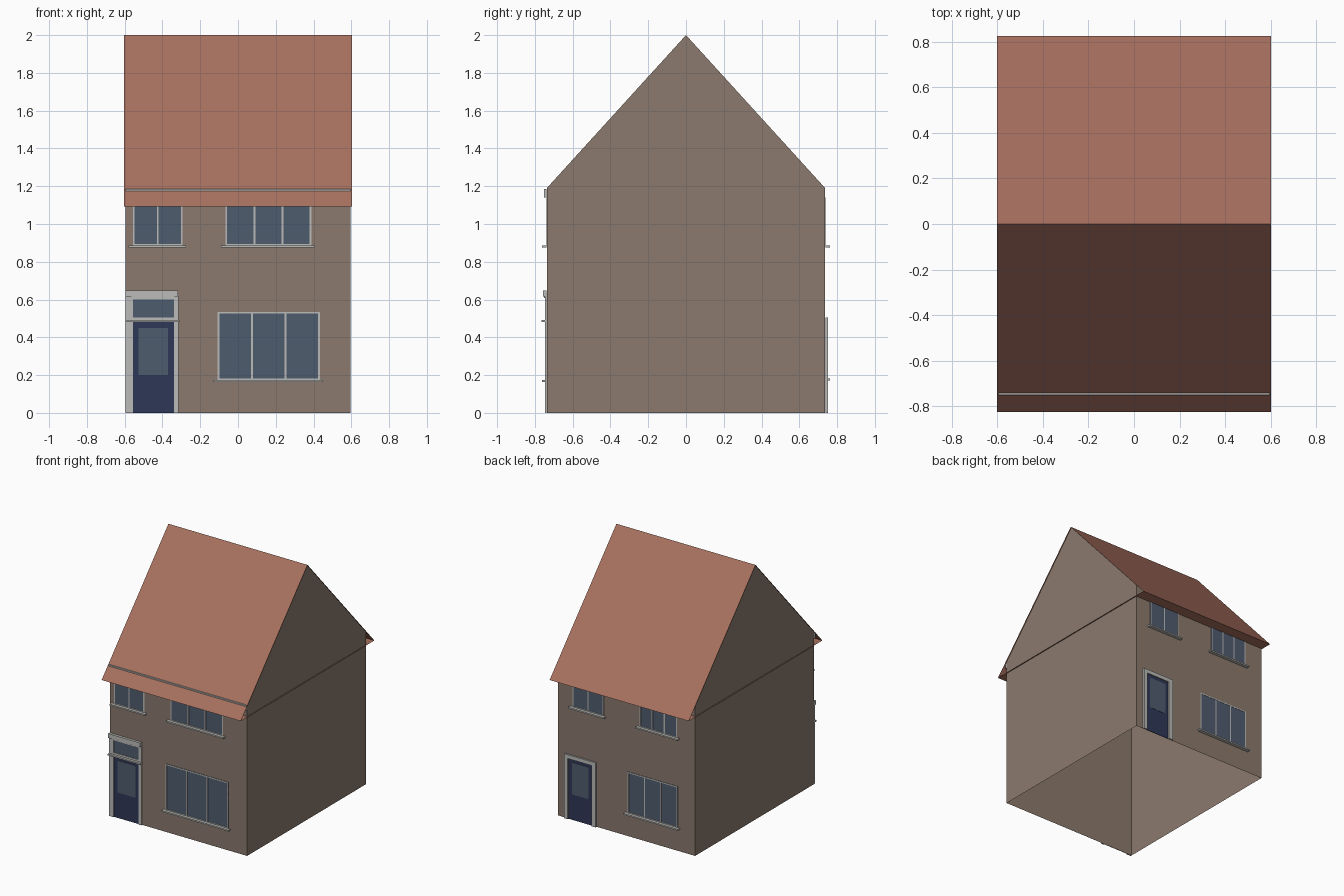
import bpy, bmesh

if "Cube" in bpy.data.objects:
    bpy.data.objects.remove(bpy.data.objects["Cube"])

WX, WY, EAVE, RIDGE = 0.595, 0.737, 1.19, 2.0     # wall half sizes and heights
RX, RY, SOFFIT = 0.603, 0.827, 1.092              # roof half sizes and soffit height


def material(name, rgb):
    m = bpy.data.materials.new(name)
    m.diffuse_color = [(c / 255) ** 2.2 for c in rgb] + [1]
    m.use_nodes = True
    m.node_tree.nodes["Principled BSDF"].inputs["Base Color"].default_value = m.diffuse_color
    return m


BRICK = material("brick", (138, 121, 109))
TILE = material("roof_tile", (166, 112, 95))
TRIM = material("trim", (186, 186, 184))
GLASS = material("glass", (80, 93, 110))
PAINT = material("door_paint", (50, 58, 88))


def finish(name, bm, mat):
    me = bpy.data.meshes.new(name)
    bm.to_mesh(me)
    bm.free()
    me.materials.append(mat)
    ob = bpy.data.objects.new(name, me)
    bpy.context.collection.objects.link(ob)
    return ob


def sheet(name, faces, mat):
    """Open surface from a few faces."""
    bm = bmesh.new()
    for f in faces:
        bm.faces.new([bm.verts.new(p) for p in f])
    bmesh.ops.remove_doubles(bm, verts=bm.verts, dist=1e-5)
    return finish(name, bm, mat)


def boxes(name, side, parts, mat):
    """Boxes on a facade: x0, x1, z0, z1, depth. side -1 is front, 1 is back;
    x runs left to right as seen when facing that facade."""
    bm = bmesh.new()
    for x0, x1, z0, z1, d in parts:
        vs = bmesh.ops.create_cube(bm, size=1)["verts"]
        bmesh.ops.scale(bm, vec=(x1 - x0, d, z1 - z0), verts=vs)
        bmesh.ops.translate(bm, verts=vs, vec=(
            -side * (x0 + x1) / 2, side * (WY + 0.0005 + d / 2), (z0 + z1) / 2))
    return finish(name, bm, mat)


def window(name, side, x0, x1, z0, z1, panes, sill=True, t=0.009):
    boxes(name + "_glass", side, [(x0, x1, z0, z1, 0.002)], GLASS)
    bars = [(x0, x1, z0, z0 + t, 0.004), (x0, x1, z1 - t, z1, 0.004)]
    for i in range(panes + 1):
        c = x0 + t / 2 + (x1 - x0 - t) * i / panes
        bars.append((c - t / 2, c + t / 2, z0 + t, z1 - t, 0.004))
    boxes(name + "_frame", side, bars, TRIM)
    if sill:
        boxes(name + "_sill", side,
              [(x0 - 0.023, x1 + 0.018, z0 - 0.009, z0 + 0.002, 0.026)], TRIM)


def door(name, side, x0, x1, top):
    boxes(name + "_leaf", side, [(x0, x1, 0, top, 0.003)], PAINT)
    boxes(name + "_glass", side,
          [(x0 + 0.03, x1 - 0.03, 0.2, 0.45, 0.005)], GLASS)


# Walls: open at the bottom
c = [(-WX, -WY), (WX, -WY), (WX, WY), (-WX, WY)]
sheet("walls", [[(*a, 0), (*b, 0), (*b, EAVE), (*a, EAVE)]
                for a, b in zip(c, c[1:] + c[:1])], BRICK)
sheet("gables", [[(s * WX, -s * WY, EAVE), (s * WX, s * WY, EAVE), (s * WX, 0, RIDGE)]
                 for s in (-1, 1)], BRICK)

# Roof: two slopes and a soffit, open at both ends
p = [(-RY, SOFFIT), (0, RIDGE), (RY, SOFFIT)]
sheet("roof", [[(-RX, *a), (RX, *a), (RX, *b), (-RX, *b)]
               for a, b in zip(p, p[1:] + p[:1])], TILE)
boxes("gutter", -1, [(-WX, WX, 1.14, 1.185, 0.014)], TRIM)

# Front windows
window("front_upper_left_window", -1, -0.557, -0.293, 0.884, 1.14, 2)
window("front_upper_right_window", -1, -0.066, 0.388, 0.884, 1.14, 3)
window("front_lower_window", -1, -0.108, 0.433, 0.172, 0.535, 3)

# Front door with fanlight, surround and cornice
door("front_door", -1, -0.556, -0.34, 0.48)
boxes("fanlight_glass", -1, [(-0.556, -0.34, 0.505, 0.602, 0.004)], GLASS)
boxes("front_door_surround", -1, [
    (-WX, -0.556, 0, 0.615, 0.01), (-0.34, -0.314, 0, 0.615, 0.01),
    (-0.556, -0.34, 0.491, 0.506, 0.008), (-0.556, -0.34, 0.601, 0.615, 0.008),
    (-WX, -0.31, 0.48, 0.491, 0.027), (-WX, -0.317, 0.615, 0.648, 0.02),
    (-0.565, -0.336, 0.608, 0.615, 0.014)], TRIM)

# Back windows
window("back_upper_left_window", 1, -0.465, -0.195, 0.884, 1.14, 2)
window("back_upper_right_window", 1, 0.117, 0.44, 0.884, 1.14, 3)
window("back_lower_window", 1, 0.013, 0.445, 0.181, 0.505, 3)

# Back door and surround
door("back_door", 1, -0.5, -0.295, 0.475)
boxes("back_door_surround", 1, [
    (-0.532, -0.5, 0, 0.505, 0.013), (-0.295, -0.258, 0, 0.505, 0.013),
    (-0.5, -0.295, 0.475, 0.505, 0.013)], TRIM)
